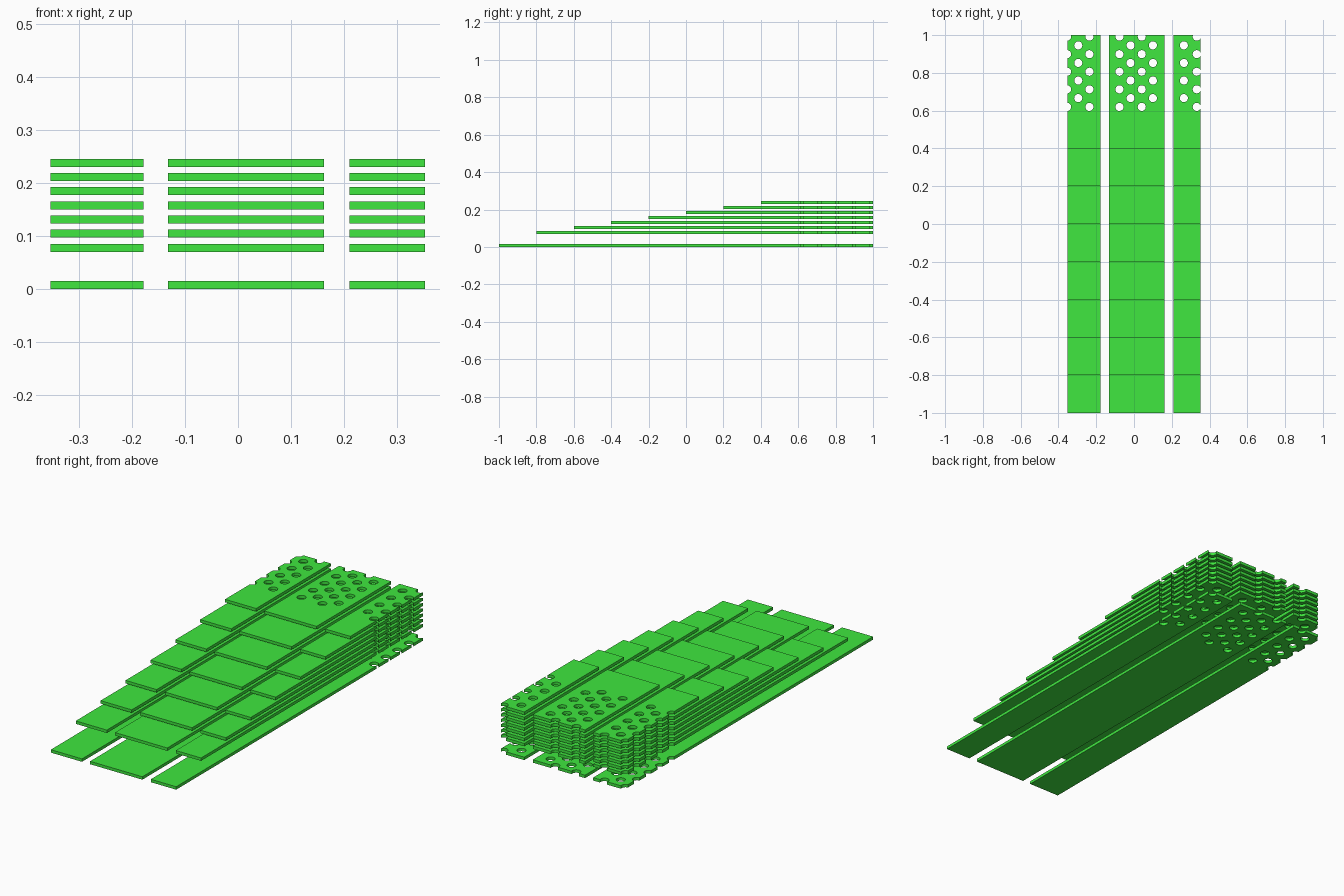
import bpy, bmesh
from mathutils import Matrix

if "Cube" in bpy.data.objects:
    bpy.data.objects.remove(bpy.data.objects["Cube"])

green = bpy.data.materials.new("green")
green.diffuse_color = (0.05, 0.8, 0.05, 1)
green.use_nodes = True
green.node_tree.nodes["Principled BSDF"].inputs["Base Color"].default_value = green.diffuse_color

THICK = 0.015
HOLE_R = 0.0215
PITCH = 0.093

# strips: name, left edge, right edge, hole columns as (x, staggered)
STRIPS = [
    ("left", -0.353, -0.178, [(-0.354, False), (-0.295, True), (-0.236, False)]),
    ("middle", -0.132, 0.162, [(-0.077, False), (-0.018, True), (0.041, False), (0.100, True)]),
    ("right", 0.210, 0.352, [(0.264, True), (0.332, False)]),
]

# layers: (bottom z, front y); the base plus seven shorter steps
LAYERS = [(0.0, -1.0)] + [(0.07 + 0.0267 * i, -0.8 + 0.2 * i) for i in range(7)]


def new_object(name, bm):
    mesh = bpy.data.meshes.new(name)
    bm.to_mesh(mesh)
    bm.free()
    obj = bpy.data.objects.new(name, mesh)
    bpy.context.collection.objects.link(obj)
    return obj


def hole_cutter(name, columns):
    # tall cylinders that pass through every layer
    bm = bmesh.new()
    for x, staggered in columns:
        first, count = (0.62 + PITCH / 2, 4) if staggered else (0.62, 5)
        for row in range(count):
            bmesh.ops.create_cone(bm, cap_ends=True, segments=20, radius1=HOLE_R,
                                  radius2=HOLE_R, depth=0.5,
                                  matrix=Matrix.Translation((x, first + row * PITCH, 0.12)))
    obj = new_object(name, bm)
    obj.hide_render = True
    obj.hide_viewport = True
    obj.display_type = 'WIRE'
    return obj


def plate(name, x0, x1, y0, z0, cutter):
    # flat board with the perforated back end
    bm = bmesh.new()
    bmesh.ops.create_cube(bm, size=1, matrix=Matrix.Translation(
        ((x0 + x1) / 2, (y0 + 1) / 2, z0 + THICK / 2)) @ Matrix.Diagonal((x1 - x0, 1 - y0, THICK, 1)))
    obj = new_object(name, bm)
    obj.data.materials.append(green)
    mod = obj.modifiers.new("holes", 'BOOLEAN')
    mod.operation = 'DIFFERENCE'
    mod.solver = 'EXACT'
    mod.object = cutter


for side, x0, x1, columns in STRIPS:
    cutter = hole_cutter(side + "_hole_cutter", columns)
    for i, (z, y) in enumerate(LAYERS):
        plate(f"{side}_plate_{i}", x0, x1, y, z, cutter)
